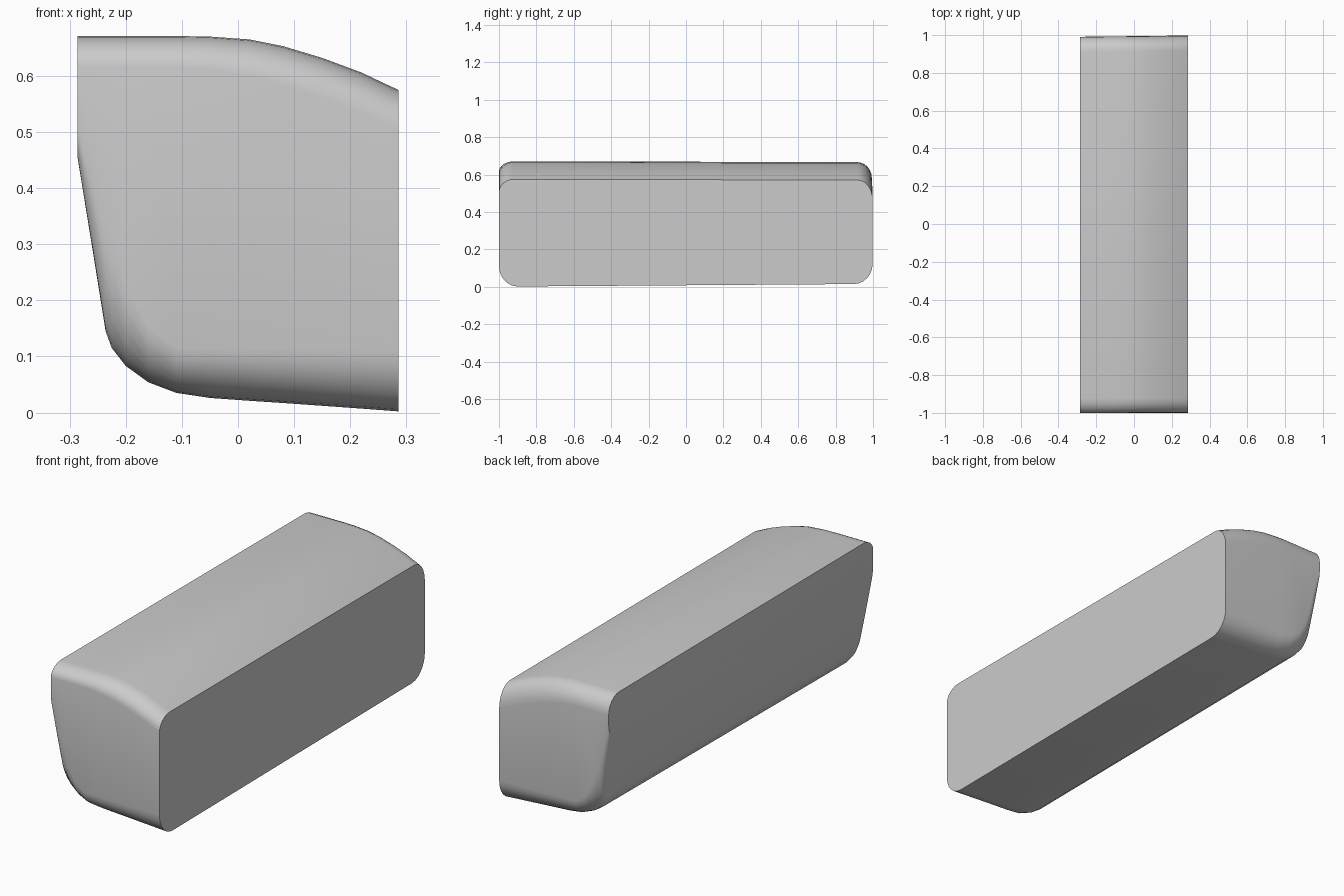
import bpy, bmesh, math

# stations along x: x, bottom z, top z, bottom corner (y, z), top corner (y, z)
STATIONS = [
    (-0.286, 0.455, 0.671, 0.03, 0.085, 0.08, 0.055),
    (-0.260, 0.295, 0.671, 0.04, 0.150, 0.08, 0.055),
    (-0.236, 0.145, 0.671, 0.06, 0.210, 0.08, 0.055),
    (-0.225, 0.115, 0.671, 0.07, 0.200, 0.08, 0.055),
    (-0.200, 0.083, 0.671, 0.085, 0.140, 0.08, 0.055),
    (-0.160, 0.054, 0.671, 0.10, 0.098, 0.08, 0.055),
    (-0.110, 0.035, 0.671, 0.10, 0.080, 0.08, 0.055),
    (-0.050, 0.026, 0.670, 0.10, 0.088, 0.08, 0.058),
    (0.020, 0.021, 0.665, 0.10, 0.092, 0.08, 0.065),
    (0.080, 0.017, 0.653, 0.10, 0.096, 0.08, 0.068),
    (0.150, 0.012, 0.632, 0.10, 0.100, 0.08, 0.070),
    (0.220, 0.007, 0.606, 0.10, 0.105, 0.08, 0.070),
    (0.260, 0.004, 0.587, 0.10, 0.108, 0.08, 0.070),
    (0.286, 0.002, 0.575, 0.10, 0.110, 0.08, 0.070),
]
STEPS = 6


def section(x, bot, top, by, bz, ty, tz):
    """Rounded rectangle in the yz plane, softer at the back end."""
    back = 0.991 + 0.007 * (x + 0.286) / 0.572
    corners = [
        (-1 + by, bot + bz, by, bz, 180),
        (back - by, bot + 0.013 + bz, by, bz, 270),
        (back - ty, top - 0.004 - tz * 1.5, ty, tz * 1.5, 0),
        (-1 + ty, top - tz, ty, tz, 90),
    ]
    pts = []
    for cy, cz, ry, rz, start in corners:
        for i in range(STEPS + 1):
            a = math.radians(start + 90 * i / STEPS)
            pts.append((x, cy + ry * math.cos(a), cz + rz * math.sin(a)))
    return pts


# cushion-like block lofted through the sections
bm = bmesh.new()
rings = [[bm.verts.new(p) for p in section(*s)] for s in STATIONS]
for a, b in zip(rings, rings[1:]):
    n = len(a)
    for i in range(n):
        j = (i + 1) % n
        bm.faces.new((a[i], a[j], b[j], b[i]))
bm.faces.new(rings[0])
bm.faces.new(rings[-1])
bmesh.ops.recalc_face_normals(bm, faces=bm.faces)
mesh = bpy.data.meshes.new("rounded_block")
bm.to_mesh(mesh)
bm.free()
block = bpy.data.objects.new("rounded_block", mesh)
bpy.context.collection.objects.link(block)

# smooth shading with crisp side faces
bpy.context.view_layer.objects.active = block
block.select_set(True)
bpy.ops.object.shade_smooth_by_angle(angle=math.radians(35))
